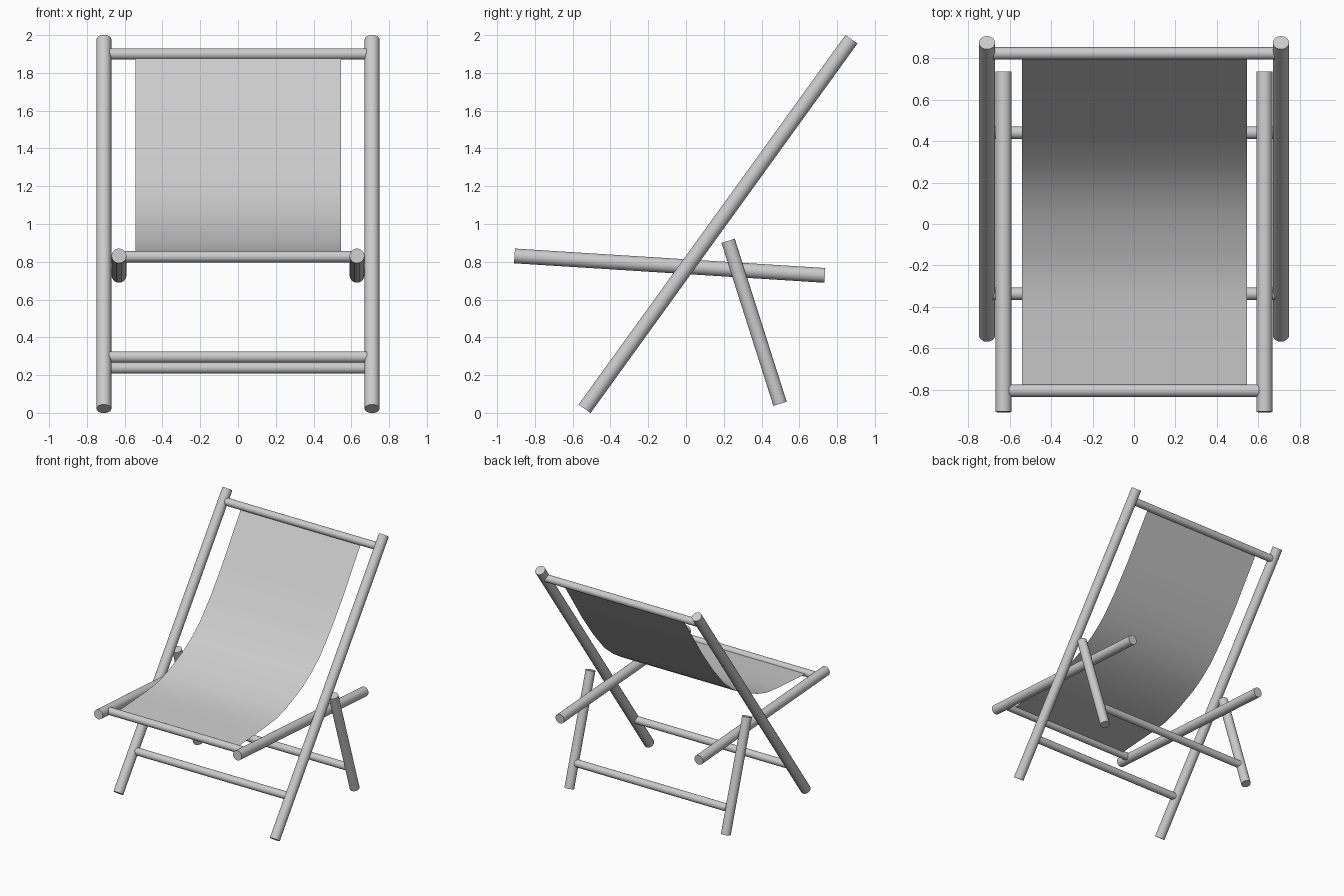
import bpy, math
from mathutils import Vector

if "Cube" in bpy.data.objects:
    bpy.data.objects.remove(bpy.data.objects["Cube"])


def rod(name, a, b, radius):
    """Capped round pole from point a to point b."""
    a, b = Vector(a), Vector(b)
    d = b - a
    bpy.ops.mesh.primitive_cylinder_add(vertices=32, radius=radius, depth=d.length,
                                        location=(a + b) / 2)
    ob = bpy.context.object
    ob.name = name
    ob.rotation_euler = d.to_track_quat('Z', 'Y').to_euler()
    bpy.ops.object.shade_smooth_by_angle(angle=math.radians(35))
    return ob


def rod_pair(name, x, a, b, radius=0.039):
    """The same pole on the left and right, a and b given as (y, z)."""
    for side, s in (("left", -1), ("right", 1)):
        rod(f"{name}_{side}", (s * x, *a), (s * x, *b), radius)


def crossbar(name, half, y, z, radius=0.03):
    rod(name, (-half, y, z), (half, y, z), radius)


# Side poles: back frame, seat frame and rear prop legs
rod_pair("back_rail", 0.71, (-0.537, 0.022), (0.876, 1.978))
rod_pair("seat_rail", 0.63, (-0.908, 0.831), (0.735, 0.728))
rod_pair("prop_leg", 0.71, (0.223, 0.911), (0.498, 0.048), 0.037)

# Crossbars
crossbar("top_bar", 0.685, 0.824, 1.90)
crossbar("seat_front_bar", 0.605, -0.805, 0.827)
crossbar("lower_front_bar", 0.685, -0.337, 0.296)
crossbar("lower_rear_bar", 0.685, 0.441, 0.238)

# Sling: thin cloth sheet hanging between the top bar and the seat front bar
profile = [(-0.805, 0.83), (-0.62, 0.842), (-0.42, 0.855), (-0.27, 0.872),
           (-0.15, 0.908), (-0.04, 0.955), (0.06, 1.0), (0.17, 1.07),
           (0.28, 1.16), (0.42, 1.32), (0.57, 1.52), (0.69, 1.70), (0.824, 1.90)]
verts = [(x, y, z) for y, z in profile for x in (-0.542, 0.545)]
faces = [(2 * i, 2 * i + 1, 2 * i + 3, 2 * i + 2) for i in range(len(profile) - 1)]
mesh = bpy.data.meshes.new("fabric_sling")
mesh.from_pydata(verts, [], faces)
mesh.shade_smooth()
bpy.context.collection.objects.link(bpy.data.objects.new("fabric_sling", mesh))
